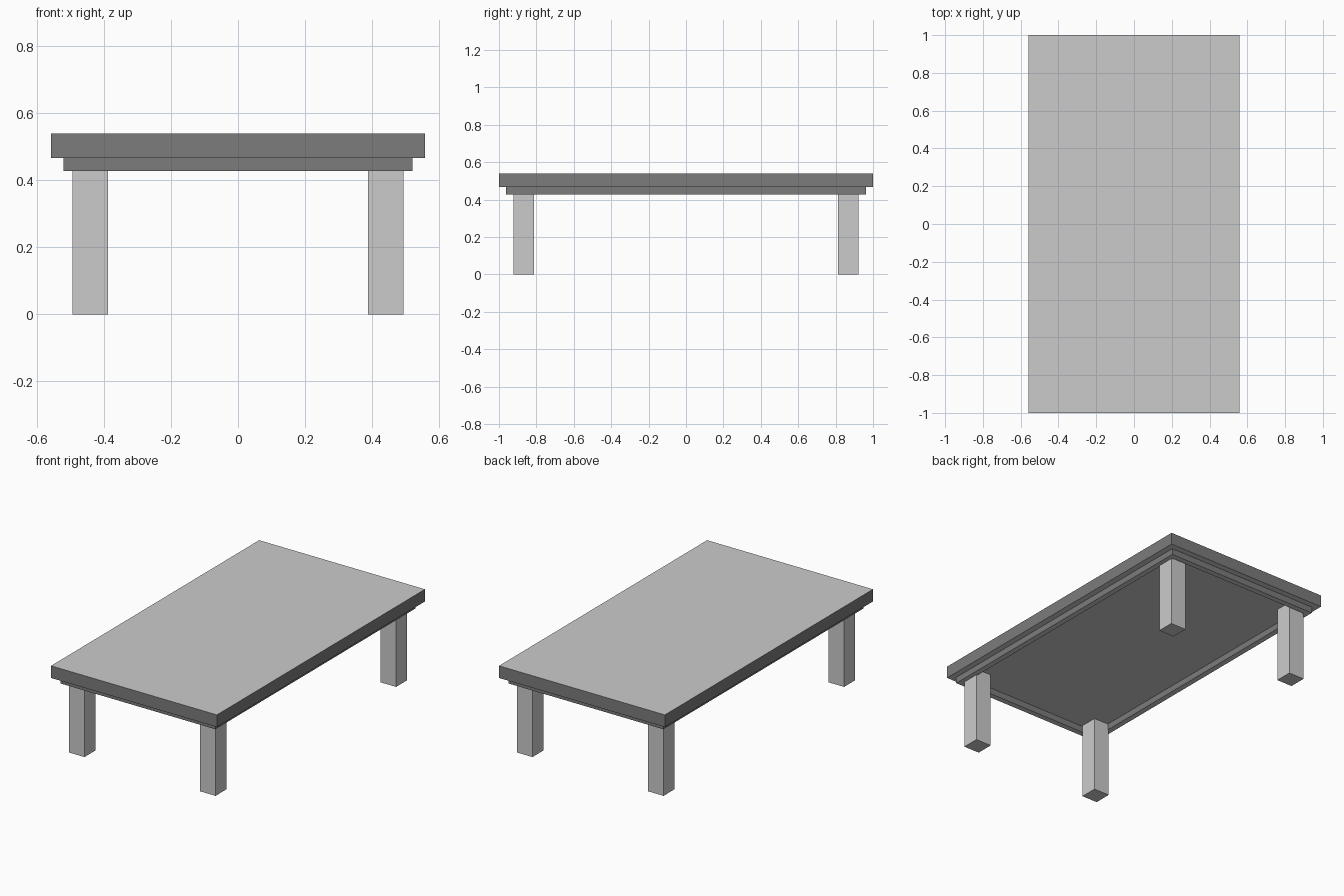
import bpy, bmesh
from mathutils import Matrix

if "Cube" in bpy.data.objects:
    bpy.data.objects.remove(bpy.data.objects["Cube"])

TOP_Z, SLAB_Z, APRON_Z = 0.54, 0.466, 0.428
dark = bpy.data.materials.new("dark_edge")
dark.diffuse_color = (0.2, 0.2, 0.2, 1)
dark.use_nodes = True
dark.node_tree.nodes["Principled BSDF"].inputs["Base Color"].default_value = dark.diffuse_color
grey = bpy.data.materials.new("grey")
grey.diffuse_color = (0.8, 0.8, 0.8, 1)
grey.use_nodes = True
grey.node_tree.nodes["Principled BSDF"].inputs["Base Color"].default_value = grey.diffuse_color


def finish(name, bm, dark_sides=False):
    bmesh.ops.recalc_face_normals(bm, faces=bm.faces)
    mesh = bpy.data.meshes.new(name)
    if dark_sides:
        mesh.materials.append(grey)
        mesh.materials.append(dark)
        for f in bm.faces:
            f.material_index = int(abs(f.normal.z) < 0.5)
    bm.to_mesh(mesh)
    bm.free()
    obj = bpy.data.objects.new(name, mesh)
    bpy.context.collection.objects.link(obj)
    return obj


def box(name, x0, x1, y0, y1, z0, z1, dark_sides=False):
    bm = bmesh.new()
    centre = Matrix.Translation(((x0 + x1) / 2, (y0 + y1) / 2, (z0 + z1) / 2))
    size = Matrix.Diagonal((x1 - x0, y1 - y0, z1 - z0, 1))
    bmesh.ops.create_cube(bm, size=1, matrix=centre @ size)
    return finish(name, bm, dark_sides)


def frame(name, hx, hy, width, z0, z1):
    # Rectangular ring, open in the middle
    bm = bmesh.new()
    rings = []
    for inset, z in ((0, z0), (0, z1), (width, z1), (width, z0)):
        x, y = hx - inset, hy - inset
        rings.append([bm.verts.new((sx * x, sy * y, z))
                      for sx, sy in ((-1, -1), (1, -1), (1, 1), (-1, 1))])
    for k in range(4):
        a, b = rings[k], rings[(k + 1) % 4]
        for i in range(4):
            j = (i + 1) % 4
            bm.faces.new((a[i], a[j], b[j], b[i]))
    return finish(name, bm, True)


# Table top
box("table_top", -0.558, 0.558, -1, 1, SLAB_Z, TOP_Z, True)

# Narrow apron frame beneath the top
frame("apron", 0.521, 0.962, 0.034, APRON_Z, SLAB_Z)

# Four square legs, reaching the underside of the top
for sx, side in ((-1, "left"), (1, "right")):
    for sy, end in ((-1, "front"), (1, "back")):
        xs = sorted((sx * 0.388, sx * 0.494))
        ys = sorted((sy * 0.814, sy * 0.921))
        box(f"{end}_{side}_leg", *xs, *ys, 0, SLAB_Z)
